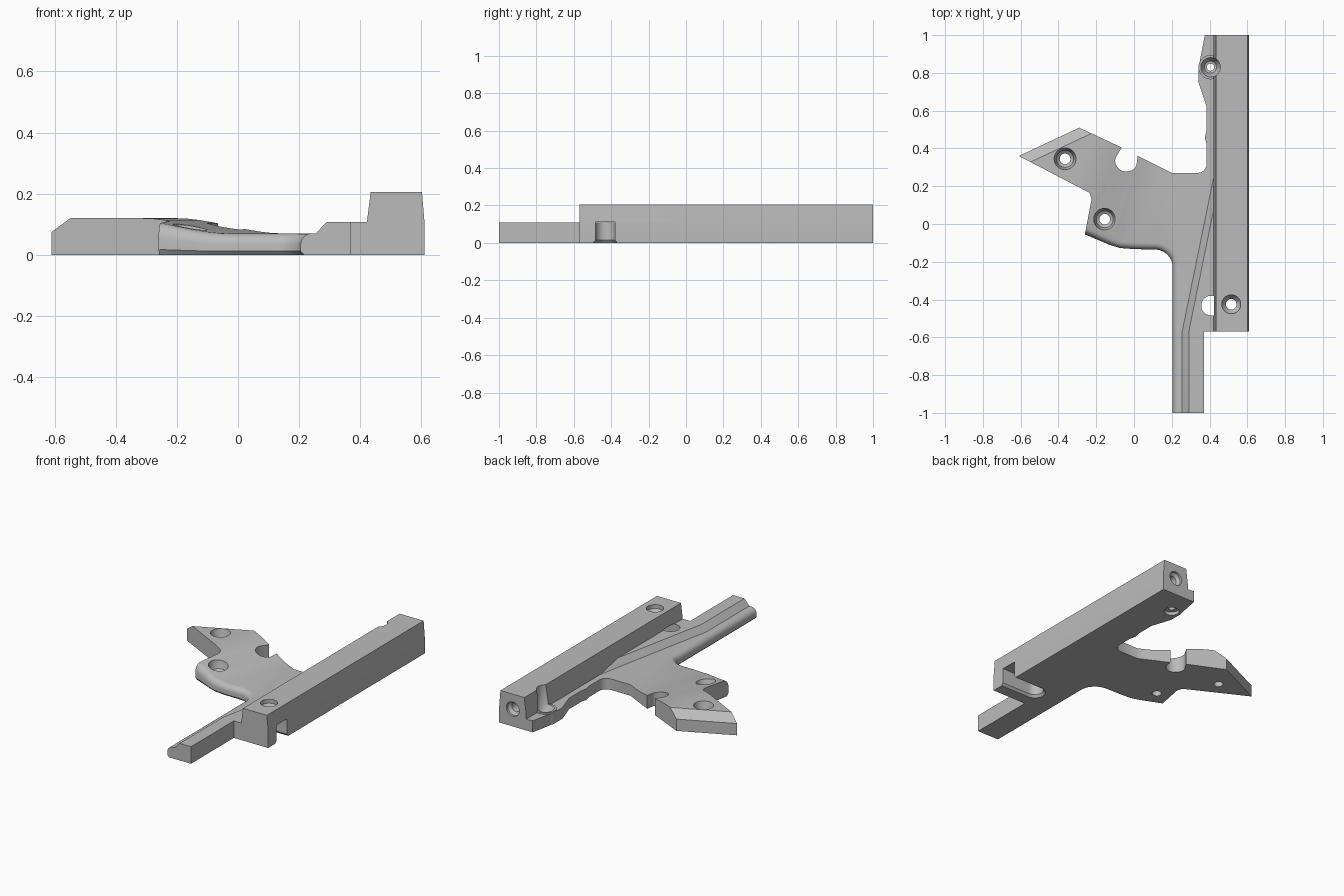
import bpy, bmesh
from math import sin, cos, radians, tau, pi
from mathutils import Vector, Matrix

cube = bpy.data.objects.get("Cube")
if cube:
    bpy.data.objects.remove(cube, do_unlink=True)

grey = bpy.data.materials.new("plain_grey")
grey.use_nodes = True
grey.diffuse_color = (0.5, 0.5, 0.5, 1)
grey.node_tree.nodes["Principled BSDF"].inputs["Base Color"].default_value = (0.5, 0.5, 0.5, 1)


def arc(cx, cy, r, a0, a1, n=10):
    steps = [radians(a0 + (a1 - a0) * i / n) for i in range(n + 1)]
    return [(cx + r * cos(a), cy + r * sin(a)) for a in steps]


def circle(x, y, r, n=40):
    return [(x + r * cos(tau * i / n), y + r * sin(tau * i / n)) for i in range(n)]


def loft_mesh(layers):
    """Closed solid through stacked outlines: (points, height) pairs."""
    bm = bmesh.new()
    rings = [[bm.verts.new((x, y, z)) for x, y in pts] for pts, z in layers]
    for low, high in zip(rings, rings[1:]):
        for i in range(len(low)):
            j = (i + 1) % len(low)
            bm.faces.new((low[i], low[j], high[j], high[i]))
    bm.faces.new(rings[0][::-1])
    bm.faces.new(rings[-1])
    bmesh.ops.recalc_face_normals(bm, faces=bm.faces)
    return bm


def finish(name, bm):
    mesh = bpy.data.meshes.new(name)
    bm.to_mesh(mesh)
    bm.free()
    mesh.materials.append(grey)
    obj = bpy.data.objects.new(name, mesh)
    bpy.context.collection.objects.link(obj)
    return obj


def activate(obj):
    bpy.ops.object.select_all(action='DESELECT')
    obj.select_set(True)
    bpy.context.view_layer.objects.active = obj


def cut(obj, cutters):
    activate(obj)
    for c in cutters:
        mod = obj.modifiers.new("cut", 'BOOLEAN')
        mod.operation, mod.solver, mod.object = 'DIFFERENCE', 'EXACT', c
        bpy.ops.object.modifier_apply(modifier=mod.name)


def hole(name, x, y, profile):
    """Round cutter from (radius, height) pairs."""
    obj = finish(name, loft_mesh([(circle(x, y, r), z) for r, z in profile]))
    obj.hide_render = True
    return obj


# Plate outline: arm, body, swept wing, notch and the flange beside the rail
rounded_side = ([(-0.225, 0.13), (-0.26, -0.055)] + [(-0.13, -0.11)]
                + [(-0.075, -0.127), (0.0, -0.133)]
                + arc(0.11, -0.23, 0.095, 90, 0) + [(0.205, -1)])
outline = (rounded_side + [(0.3, -1), (0.3, -0.55), (0.45, -0.55), (0.45, 1), (0.375, 1),
                           (0.342, 0.83), (0.342, 0.75), (0.385, 0.62), (0.385, 0.5),
                           (0.375, 0.46), (0.385, 0.42)]
           + arc(0.335, 0.32, 0.05, 0, -90, 6) + [(0.2, 0.27), (0.17, 0.285), (0.02, 0.36)]
           + arc(-0.04, 0.337, 0.06, 330, 170)[0:1] + arc(-0.04, 0.337, 0.06, -30, -190)[1:]
           + [(-0.065, 0.405), (-0.29, 0.51), (-0.61, 0.36), (-0.235, 0.165)])
BASE = 0.07
bm = loft_mesh([(outline, 0), (outline, BASE)])

# Round the upper edge and ease the lower edge along the hand side
keys = {(round(x, 4), round(y, 4)) for x, y in rounded_side[1:]}


def side_edges(z):
    return [e for e in bm.edges
            if all(abs(v.co.z - z) < 1e-5 and (round(v.co.x, 4), round(v.co.y, 4)) in keys
                   for v in e.verts)]


bmesh.ops.bevel(bm, geom=side_edges(BASE), offset=0.035, segments=5, profile=0.5,
                affect='EDGES', clamp_overlap=True)
bmesh.ops.bevel(bm, geom=side_edges(0), offset=0.012, segments=1, affect='EDGES')

# Raise the wing along a smooth ramp
ramp = Vector((0.92, -0.39, 0)).normalized()
START, END, STEPS = -0.37, 0.02, 9


def slice_at(point, normal):
    bmesh.ops.bisect_plane(bm, geom=bm.verts[:] + bm.edges[:] + bm.faces[:], dist=1e-5,
                           plane_co=point, plane_no=normal)


for i in range(STEPS + 1):
    slice_at(ramp * (START + (END - START) * i / STEPS), ramp)
# Chamfer along the wing tip
tip_normal = Vector((-0.424, 0.905, 0)).normalized()
tip_edge = Vector((-0.61, 0.36, 0))
CHAMFER = 0.055
slice_at(tip_edge - tip_normal * CHAMFER, tip_normal)
for v in bm.verts:
    t = min(1, max(0, (v.co.dot(ramp) - START) / (END - START)))
    flat = Vector((v.co.x, v.co.y, 0))
    depth = (flat - tip_edge).dot(tip_normal) + CHAMFER
    v.co.z *= (0.12 - 0.05 * t * t * (3 - 2 * t)) / BASE
    if depth > 0 and v.co.x < -0.2 and v.co.z > 0.05:
        v.co.z -= 0.045 * depth / CHAMFER
bmesh.ops.recalc_face_normals(bm, faces=bm.faces)
plate = finish("grip_plate", bm)

# Raised spine that runs up the arm and fades into the rail
low = [(0.255, -1), (0.37, -1), (0.37, -0.57), (0.45, -0.57), (0.45, 0.387), (0.255, -0.57)]
top = [(0.29, -1), (0.37, -1), (0.37, -0.57), (0.45, -0.57), (0.45, 0.216), (0.29, -0.57)]
spine = finish("arm_spine", loft_mesh([(low, 0), (low, BASE), (top, 0.108)]))


# Long rail with slightly tapered upper walls
def rail_box(x0, x1):
    return [(x0, -0.57), (x1, -0.57), (x1, 1), (x0, 1)]


rail = finish("rail", loft_mesh([(rail_box(0.422, 0.61), 0), (rail_box(0.422, 0.61), 0.108),
                                 (rail_box(0.434, 0.602), 0.205)]))

# Screw boss beside the rail
boss = finish("screw_boss", loft_mesh([(circle(0.405, 0.83, 0.064), 0),
                                       (circle(0.405, 0.83, 0.064), 0.08)]))


# Cross slot under the rail, flared at the bottom
def slot(r):
    return arc(0.408, -0.432, r, 90, 270, 16) + [(0.8, -0.432 - r), (0.8, -0.432 + r)]


slot_cutter = finish("slot_cutter", loft_mesh([(slot(0.068), -0.005), (slot(0.052), 0.015),
                                               (slot(0.052), 0.112)]))
slot_cutter.hide_render = True

# Countersunk screw holes
wing_hole = hole("wing_hole", -0.365, 0.345, [(0.028, -0.1), (0.028, 0.05), (0.045, 0.065),
                                              (0.058, 0.12), (0.058, 0.3)])
body_hole = hole("body_hole", -0.155, 0.025, [(0.028, -0.1), (0.028, 0.04), (0.045, 0.05),
                                              (0.058, 0.09), (0.058, 0.3)])
rail_hole = hole("rail_hole", 0.515, -0.425, [(0.028, 0.05), (0.028, 0.15), (0.05, 0.18),
                                              (0.05, 0.3)])
boss_hole = hole("boss_hole", 0.405, 0.83, [(0.045, -0.1), (0.045, 0.02), (0.019, 0.021),
                                            (0.019, 0.04), (0.032, 0.042), (0.052, 0.081),
                                            (0.052, 0.3)])
end_hole = hole("end_hole", 0, 0, [(0.028, -0.2), (0.028, -0.03), (0.045, -0.015),
                                   (0.045, 0.1)])
end_hole.data.transform(Matrix.Translation((0.515, 1, 0.11)) @ Matrix.Rotation(-pi / 2, 4, 'X'))

cut(plate, [wing_hole, body_hole, boss_hole, slot_cutter])
cut(spine, [slot_cutter])
cut(rail, [slot_cutter, rail_hole, boss_hole, end_hole])
cut(boss, [boss_hole])
for c in (slot_cutter, wing_hole, body_hole, rail_hole, boss_hole, end_hole):
    bpy.data.objects.remove(c, do_unlink=True)

for obj in (plate, spine, rail, boss):
    activate(obj)
    bpy.ops.object.shade_smooth_by_angle(angle=radians(30))
